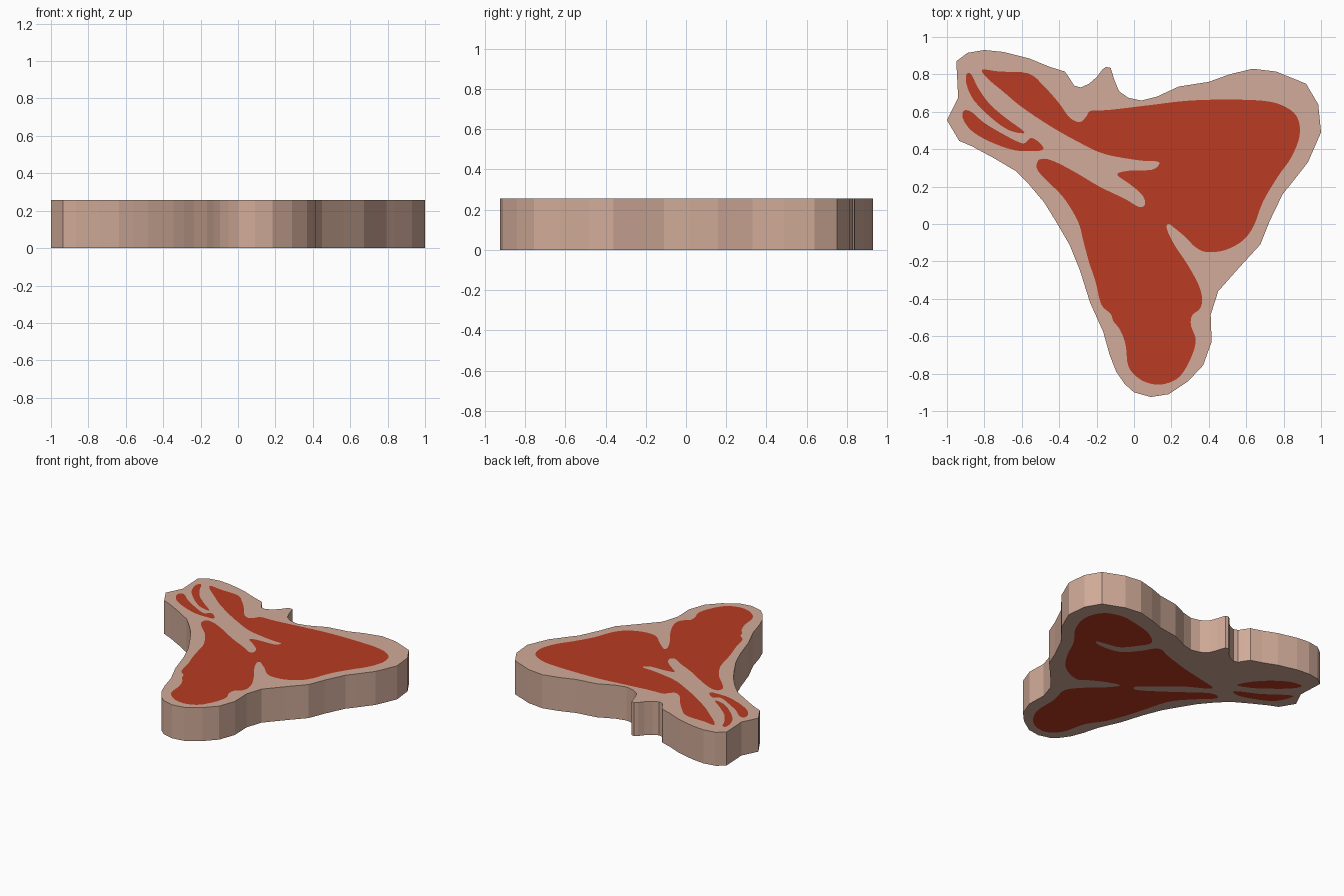
import bpy, bmesh

HEIGHT = 0.256

# Outer edge of the slab
OUTLINE = [
    (-.95, .87), (-.89, .915), (-.80, .93), (-.70, .92), (-.56, .885), (-.45, .84), (-.37, .815),
    (-.345, .78), (-.32, .74), (-.285, .73), (-.24, .75), (-.20, .785), (-.17, .825), (-.15, .84),
    (-.125, .835), (-.105, .77), (-.08, .71), (-.03, .675), (.04, .66), (.12, .68), (.24, .735),
    (.40, .76), (.51, .80), (.635, .83), (.76, .815), (.92, .75), (.985, .64), (1, .49), (.93, .33),
    (.84, .215), (.795, .16), (.725, .015), (.675, -.11), (.565, -.23), (.45, -.36), (.41, -.485),
    (.415, -.63), (.37, -.755), (.29, -.84), (.185, -.91), (.09, -.925), (0, -.90), (-.05, -.855),
    (-.095, -.79), (-.13, -.70), (-.165, -.575), (-.235, -.42), (-.29, -.245), (-.345, -.11),
    (-.415, .01), (-.48, .115), (-.56, .21), (-.635, .285), (-.745, .35), (-.865, .415),
    (-.935, .445), (-1, .555), (-.94, .675)]

# Top face: wide muscle, joined to the lower muscle
TOP_WIDE = [
    (-.81, .825), (-.72, .815), (-.565, .805), (-.48, .735), (-.40, .645), (-.345, .57), (-.29, .545),
    (-.255, .575), (-.23, .605), (-.13, .61), (.08, .635), (.30, .66), (.54, .665), (.72, .655),
    (.82, .62), (.875, .565), (.885, .47), (.84, .355), (.77, .255), (.69, .12), (.64, -.01),
    (.58, -.09), (.485, -.14), (.39, -.15), (.33, -.125), (.275, -.07), (.215, -.02), (.185, 0)]
TOP_LOWER = [
    (.175, -.025), (.215, -.11), (.285, -.215), (.345, -.325), (.365, -.405), (.35, -.455),
    (.31, -.49), (.305, -.545), (.33, -.62), (.305, -.715), (.245, -.815), (.165, -.855),
    (.095, -.855), (.025, -.825), (-.03, -.76), (-.045, -.645), (-.075, -.565), (-.11, -.52),
    (-.125, -.48), (-.175, -.43), (-.205, -.31), (-.24, -.205), (-.27, -.095), (-.30, .015),
    (-.38, .145), (-.48, .245), (-.52, .30), (-.505, .345), (-.44, .34), (-.32, .28), (-.185, .20),
    (-.05, .135), (.03, .09), (.06, .11), (.04, .16), (-.025, .215), (-.09, .265), (-.025, .285),
    (.095, .29), (.135, .32), (.12, .335), (.03, .34), (-.16, .375), (-.30, .44), (-.45, .525),
    (-.60, .625), (-.69, .70), (-.785, .78)]
TOP_STREAK_A = [
    (-.895, .80), (-.87, .80), (-.835, .73), (-.775, .645), (-.69, .57), (-.585, .49),
    (-.665, .50), (-.76, .565), (-.855, .66), (-.895, .745)]
TOP_STREAK_B = [
    (-.91, .605), (-.87, .60), (-.80, .54), (-.69, .475), (-.61, .435), (-.58, .435), (-.55, .46),
    (-.505, .435), (-.485, .40), (-.53, .39), (-.64, .395), (-.77, .44), (-.87, .50), (-.915, .565)]

# Underside has its own marbling
UNDER_MAIN = [
    (.42, .65), (.56, .69), (.70, .71), (.83, .66), (.885, .53), (.84, .37), (.73, .22), (.64, .04),
    (.54, -.09), (.39, -.16), (.30, -.11), (.20, -.06), (.10, -.03), (.14, -.10), (.26, -.21),
    (.35, -.33), (.32, -.48), (.31, -.68), (.22, -.82), (.09, -.86), (-.01, -.78), (-.06, -.60),
    (-.15, -.46), (-.23, -.24), (-.30, 0), (-.40, .13), (-.53, .26), (-.45, .285), (-.25, .14),
    (-.08, .02), (-.01, -.01), (0, .03), (-.10, .11), (-.25, .24), (-.42, .345), (-.28, .39),
    (-.10, .43), (.10, .49), (.22, .53), (.30, .42), (.40, .32), (.55, .30), (.62, .325),
    (.55, .345), (.44, .37), (.36, .46), (.31, .56)]
UNDER_STREAK_A = [
    (-.52, .49), (-.56, .58), (-.65, .68), (-.77, .76), (-.87, .77), (-.84, .70), (-.74, .61),
    (-.63, .53)]
UNDER_STREAK_B = [
    (-.92, .62), (-.86, .60), (-.72, .50), (-.56, .415), (-.62, .385), (-.76, .43), (-.87, .50)]


def smooth(points, steps=4):
    """Closed Catmull-Rom curve through the points."""
    out, n = [], len(points)
    for i in range(n):
        a, b, c, d = (points[(i + k) % n] for k in (-1, 0, 1, 2))
        for s in range(steps):
            t = s / steps
            out.append(tuple(
                .5 * (2 * b[k] + (c[k] - a[k]) * t + (2 * a[k] - 5 * b[k] + 4 * c[k] - d[k]) * t * t
                      + (3 * b[k] - a[k] - 3 * c[k] + d[k]) * t ** 3) for k in (0, 1)))
    return out


def add_loop(bm, points, z):
    verts = [bm.verts.new((x, y, z)) for x, y in points]
    edges = [bm.edges.new((verts[i - 1], verts[i])) for i in range(len(verts))]
    return verts, edges


def add_cap(bm, z, patches):
    """Flat face of fat with lean patches cut into it; returns the rim vertices."""
    rim, edges = add_loop(bm, OUTLINE, z)
    lean = []
    for patch in patches:
        verts, patch_edges = add_loop(bm, smooth(patch), z)
        lean.append(verts)
        edges = edges + patch_edges
    bmesh.ops.triangle_fill(bm, edges=edges, use_beauty=True, normal=(0, 0, 1))
    faces = [bm.faces.new(verts) for verts in lean]
    for face in faces:
        face.material_index = 1
    bmesh.ops.triangulate(bm, faces=faces)
    return rim


def material(name, colour):
    mat = bpy.data.materials.new(name)
    mat.diffuse_color = (*colour, 1)
    return mat


bm = bmesh.new()
upper = add_cap(bm, HEIGHT, [TOP_WIDE + TOP_LOWER, TOP_STREAK_A, TOP_STREAK_B])
lower = add_cap(bm, 0, [UNDER_MAIN, UNDER_STREAK_A, UNDER_STREAK_B])

# Fat wall around the side
for i in range(len(upper)):
    bm.faces.new((upper[i - 1], upper[i], lower[i], lower[i - 1]))
bmesh.ops.recalc_face_normals(bm, faces=bm.faces[:])

mesh = bpy.data.meshes.new("steak")
bm.to_mesh(mesh)
bm.free()
mesh.materials.append(material("pale fat", (.64, .41, .32)))
mesh.materials.append(material("red meat", (.49, .044, .017)))
steak = bpy.data.objects.new("steak", mesh)
bpy.context.collection.objects.link(steak)
